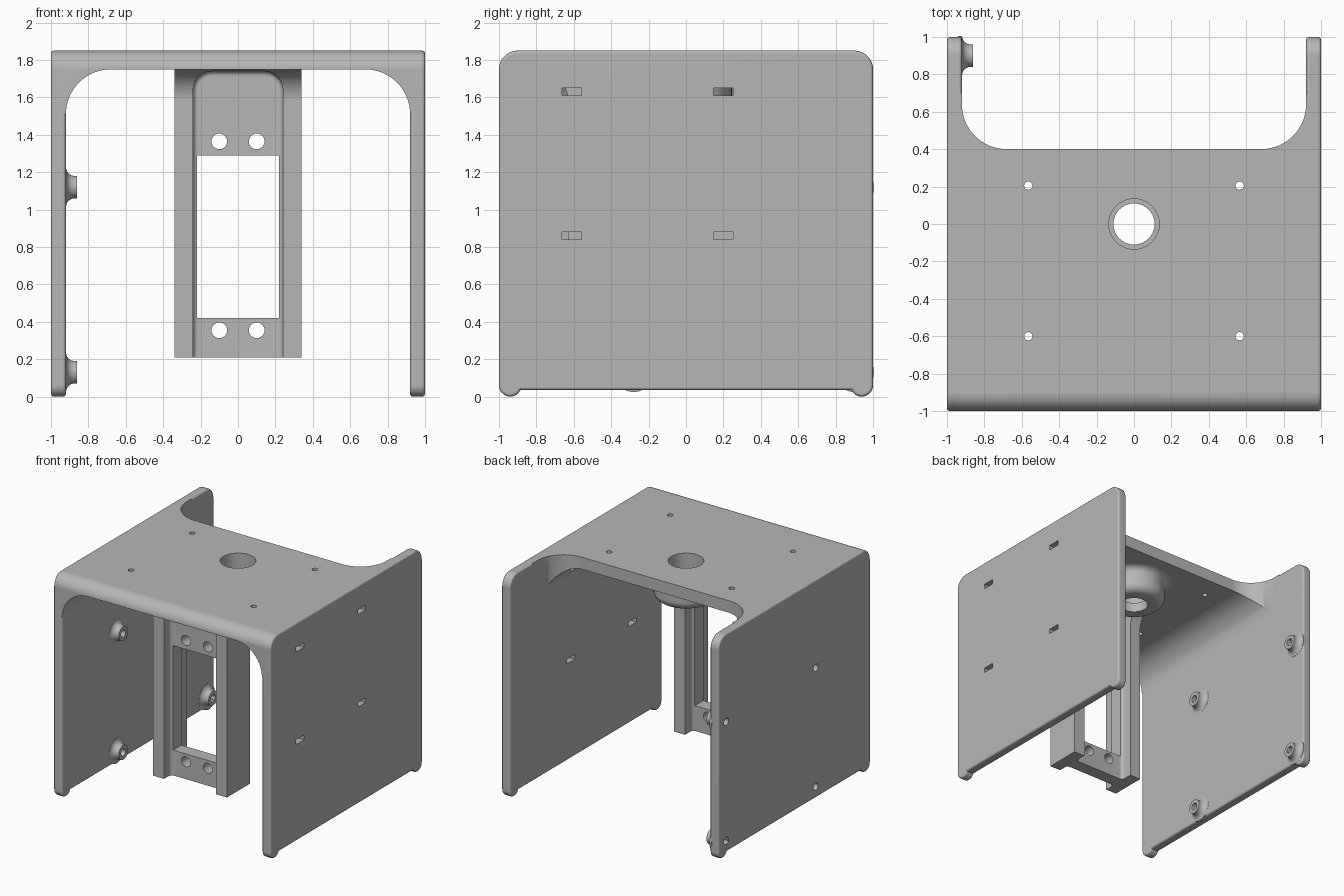
import bpy, bmesh
from math import radians, cos, sin, tau

cube = bpy.data.objects.get("Cube")
if cube:
    bpy.data.objects.remove(cube, do_unlink=True)

grey = bpy.data.materials.new("plain grey")
grey.use_nodes = True
grey.diffuse_color = (0.47, 0.47, 0.47, 1)
for node in grey.node_tree.nodes:
    if node.type == 'BSDF_PRINCIPLED':
        node.inputs["Base Color"].default_value = grey.diffuse_color


def arc(u, v, r, start, end, n=10):
    steps = [radians(start + (end - start) * i / n) for i in range(n + 1)]
    return [(u + r * cos(t), v + r * sin(t)) for t in steps]


def mirrored(half):
    return half + [(-u, v) for u, v in reversed(half)]


def box(u0, u1, v0, v1):
    return [(u0, v0), (u1, v0), (u1, v1), (u0, v1)]


def disc(u, v, r):
    return arc(u, v, r, 0, 360, 32)[:-1]


def make(name, bm):
    bmesh.ops.recalc_face_normals(bm, faces=bm.faces[:])
    mesh = bpy.data.meshes.new(name)
    bm.to_mesh(mesh)
    bm.free()
    ob = bpy.data.objects.new(name, mesh)
    bpy.context.collection.objects.link(ob)
    return ob


def apply_modifier(ob, mod):
    bpy.ops.object.select_all(action='DESELECT')
    ob.select_set(True)
    bpy.context.view_layer.objects.active = ob
    bpy.ops.object.modifier_apply(modifier=mod.name)


def prism(name, outline, axis, a, b, bevel=0):
    """Extrude a flat outline along an axis, optionally rounding the rims."""
    place = {'x': lambda u, v, t: (t, u, v),
             'y': lambda u, v, t: (u, t, v),
             'z': lambda u, v, t: (u, v, t)}[axis]
    bm = bmesh.new()
    rings = [[bm.verts.new(place(u, v, t)) for u, v in outline] for t in (a, b)]
    n = len(outline)
    for ring in rings:
        bm.faces.new(ring)
    for i in range(n):
        j = (i + 1) % n
        bm.faces.new((rings[0][i], rings[0][j], rings[1][j], rings[1][i]))
    ob = make(name, bm)
    if bevel:
        mod = ob.modifiers.new("rim", 'BEVEL')
        mod.width, mod.segments = bevel, 3
        mod.limit_method, mod.angle_limit = 'ANGLE', radians(80)
        mod.use_clamp_overlap = False
        apply_modifier(ob, mod)
    return ob


def lathe(name, profile, axis, centre):
    """Turn a (radius, height) profile around the x or z axis."""
    bm = bmesh.new()
    n = 48
    for k in range(n):
        c, s = cos(tau * k / n), sin(tau * k / n)
        c2, s2 = cos(tau * (k + 1) / n), sin(tau * (k + 1) / n)
        for (r0, h0), (r1, h1) in zip(profile, profile[1:]):
            quad = [(r0 * c, r0 * s, h0), (r1 * c, r1 * s, h1),
                    (r1 * c2, r1 * s2, h1), (r0 * c2, r0 * s2, h0)]
            if r0 == 0:
                quad.pop()
            elif r1 == 0:
                quad.pop(2)
            if axis == 'x':
                quad = [(h, p, q) for p, q, h in quad]
            bm.faces.new([bm.verts.new([p + o for p, o in zip(v, centre)]) for v in quad])
    bmesh.ops.remove_doubles(bm, verts=bm.verts[:], dist=1e-5)
    return make(name, bm)


def combine(target, tool, operation):
    mod = target.modifiers.new("join", 'BOOLEAN')
    mod.object, mod.operation, mod.solver = tool, operation, 'EXACT'
    apply_modifier(target, mod)
    bpy.data.objects.remove(tool, do_unlink=True)


def cut(target, outline, axis, a, b, bevel=0):
    combine(target, prism("cutter", outline, axis, a, b, bevel), 'DIFFERENCE')


# Top bridge with filleted inner corners and a rounded front edge
bridge = mirrored([(0.98, 1.85), (0.98, 1.51)] + arc(0.68, 1.51, 0.24, 0, 90, 16))
bracket = prism("bracket", bridge, 'y', -1, 0.7)
front_round = [(2, 1.85), (2, 0), (-1, 0)] + arc(-0.9, 1.75, 0.1, 180, 90)
combine(bracket, prism("front_round", front_round, 'x', -2, 2), 'INTERSECT')

# Rear cutout
notch = mirrored([(0.92, 1.2)] + arc(0.68, 0.64, 0.24, 0, -90, 16))
cut(bracket, notch, 'z', 1, 2)

# Side walls with rounded top corners and small feet
wall = mirrored(arc(0.94, 0.06, 0.06, -155.4, 0, 12) + arc(0.9, 1.75, 0.1, 0, 90))
for a, b in ((-1, -0.92), (0.92, 1)):
    combine(bracket, prism("wall", wall, 'x', a, b, 0.016), 'UNION')

# Hanging socket under the bridge
socket = ([(0, 1.54)] + arc(0.175, 1.61, 0.07, -90, 0, 8)
          + arc(0.305, 1.69, 0.06, 180, 90, 8) + [(0.305, 1.8), (0, 1.8)])
combine(bracket, lathe("socket", socket, 'z', (0, 0, 0)), 'UNION')
cut(bracket, disc(0, 0, 0.11), 'z', 1.4, 2)
cut(bracket, disc(0, 0, 0.135), 'z', 1.62, 2)

# Flared screw bosses on the right wall
boss = [(0, -0.02), (0.105, -0.02)] + arc(0.105, 0.046, 0.045, 270, 180, 8) + [(0.06, 0.06), (0, 0.06)]
for y in (-0.28, 0.9):
    for z in (0.13, 1.12):
        combine(bracket, lathe("boss", boss, 'x', (-0.92, y, z)), 'UNION')
        cut(bracket, disc(y, z, 0.03), 'x', -1.2, -0.7)

# Slots in the left wall
for y in (-0.61, 0.2):
    for z in (0.86, 1.63):
        cut(bracket, box(y - 0.052, y + 0.052, z - 0.02, z + 0.02), 'x', 0.7, 1.2)

# Screw holes in the bridge
for x in (-0.565, 0.565):
    for y in (-0.6, 0.205):
        cut(bracket, disc(x, y, 0.022), 'z', 1.65, 2)

# Hanging mount: block with flared top, channelled front and back
flare = ([(-0.63, 0.21), (-0.33, 0.21)] + arc(-0.16, 1.58, 0.17, 180, 90)
         + [(-0.16, 1.79), (-0.8, 1.79)] + arc(-0.8, 1.58, 0.17, 90, 0))
mount = prism("hanging_mount", flare, 'x', -0.34, 0.34)
channel = mirrored([(0.24, 0)] + arc(0.14, 1.64, 0.1, 0, 90))
cut(mount, channel, 'y', -1.2, -0.54, 0.025)
cut(mount, channel, 'y', -0.43, 0.3, 0.025)

# Window and screw holes through the mount
cut(mount, box(-0.22, 0.22, 0.42, 1.29), 'y', -1, 0)
for x in (-0.1, 0.1):
    for z in (0.355, 1.365):
        cut(mount, disc(x, z, 0.042), 'y', -1, 0)

# Colour and shading
for ob in (bracket, mount):
    ob.data.materials.clear()
    ob.data.materials.append(grey)
    for face in ob.data.polygons:
        face.material_index = 0
    bpy.ops.object.select_all(action='DESELECT')
    ob.select_set(True)
    bpy.context.view_layer.objects.active = ob
    bpy.ops.object.shade_smooth_by_angle(angle=radians(32))
    weighted = ob.modifiers.new("even_normals", 'WEIGHTED_NORMAL')
    weighted.keep_sharp = True
